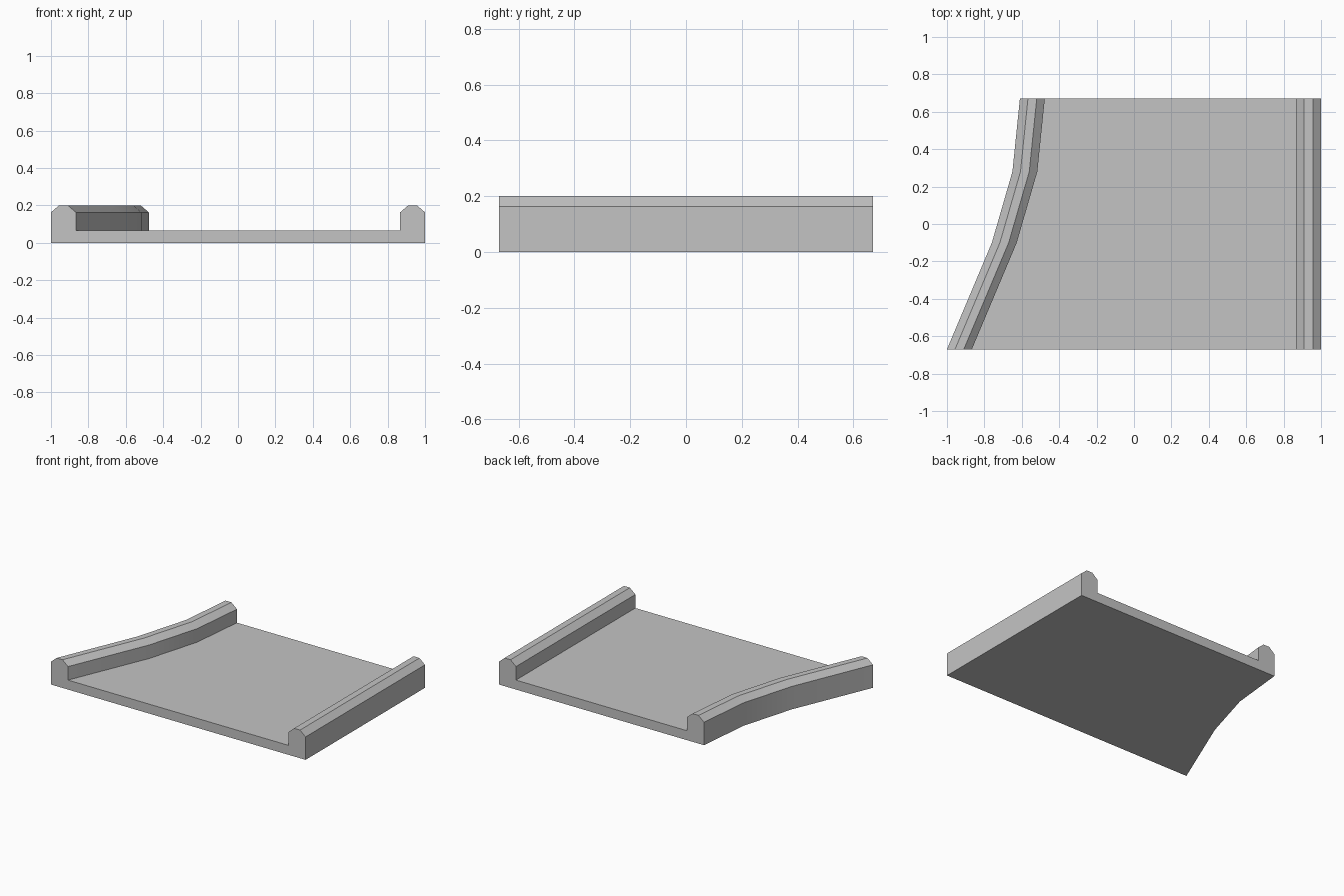
import bpy
import bmesh
import math

cube = bpy.data.objects.get("Cube")
if cube:
    bpy.data.objects.remove(cube, do_unlink=True)

# Single plain grey
grey = bpy.data.materials.new("light_grey")
grey.use_nodes = True
colour = (0.55, 0.55, 0.55, 1)
grey.diffuse_color = colour
grey.node_tree.nodes["Principled BSDF"].inputs["Base Color"].default_value = colour

FLOOR, SHOULDER, TOP = 0.067, 0.163, 0.2
RIGHT = 1.0

# Rim cross-section, from the outer edge inwards: (inset, height)
rim = [(0, 0), (0, SHOULDER), (0.043, TOP), (0.09, TOP), (0.133, SHOULDER), (0.133, FLOOR)]

# Plan of the bent side: (y, x of the outer edge)
stations = [(-0.67, -1.0), (-0.1, -0.76), (0.28, -0.65), (0.67, -0.61)]


def section(bm, y, left):
    """Whole tray cross-section: bent rim, floor, then mirrored straight rim."""
    points = [(left + d, z) for d, z in rim]
    points += [(RIGHT - d, z) for d, z in reversed(rim)]
    return [bm.verts.new((x, y, z)) for x, z in points]


# Tray: loft the cross-section along y and cap both ends
bm = bmesh.new()
rings = [section(bm, y, left) for y, left in stations]
for a, b in zip(rings, rings[1:]):
    for i in range(len(a)):
        j = (i + 1) % len(a)
        bm.faces.new((a[i], a[j], b[j], b[i]))
bm.faces.new(rings[0])
bm.faces.new(rings[-1])
bmesh.ops.recalc_face_normals(bm, faces=bm.faces)

mesh = bpy.data.meshes.new("rimmed_floor_section")
bm.to_mesh(mesh)
bm.free()
mesh.materials.append(grey)
tray = bpy.data.objects.new("rimmed_floor_section", mesh)
bpy.context.collection.objects.link(tray)

# Soften the bends along the rim, keep its chamfers crisp
bpy.ops.object.select_all(action="DESELECT")
tray.select_set(True)
bpy.context.view_layer.objects.active = tray
bpy.ops.object.shade_smooth_by_angle(angle=math.radians(30))
